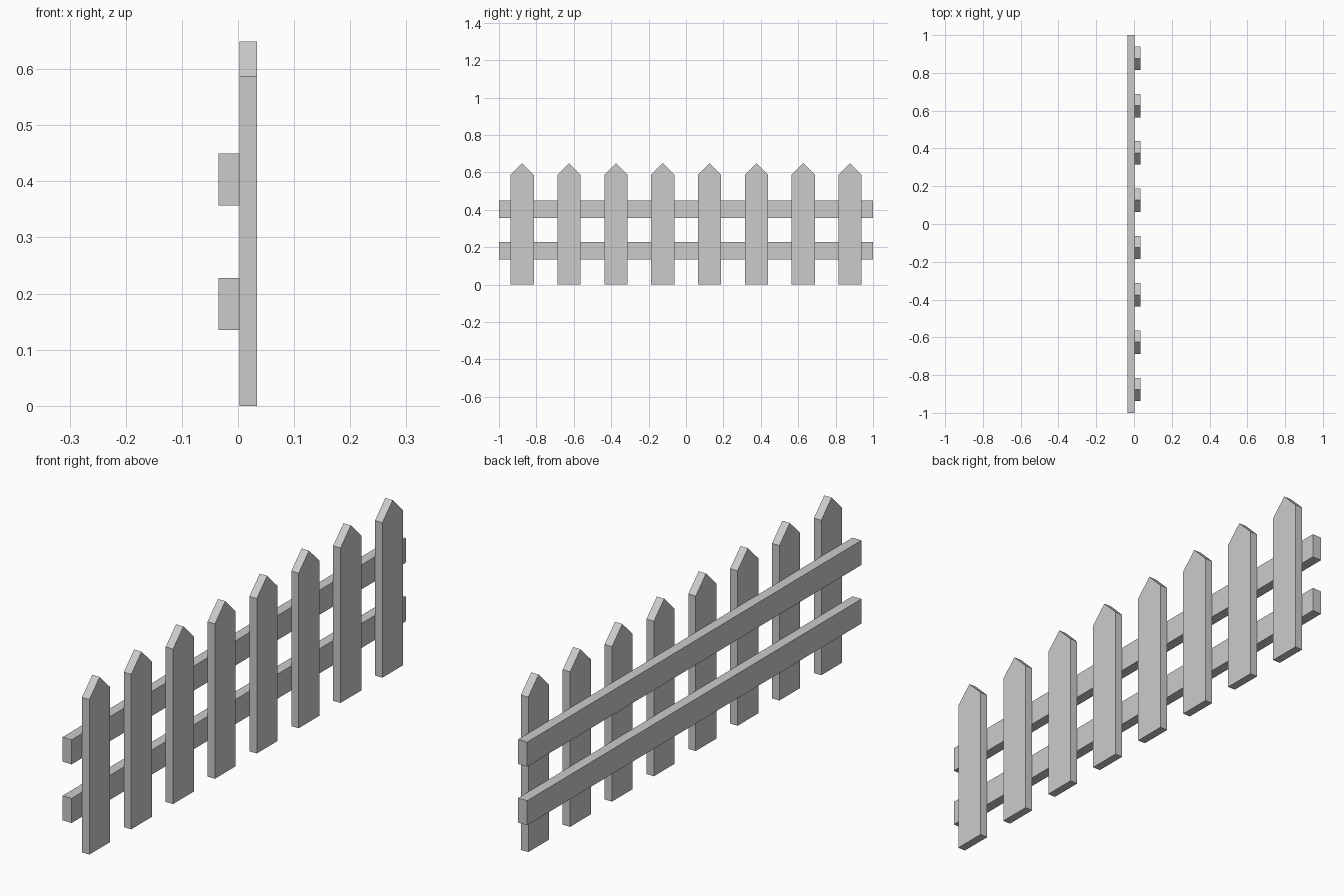
import bpy, bmesh

if "Cube" in bpy.data.objects:
    bpy.data.objects.remove(bpy.data.objects["Cube"])

X_BACK, X_MID, X_FRONT = -0.035, 0.003, 0.034


def extrude_profile(name, profile, x0, x1):
    """Extrude a (y, z) outline along x from x0 to x1."""
    bm = bmesh.new()
    face = bm.faces.new([bm.verts.new((x0, y, z)) for y, z in profile])
    ext = bmesh.ops.extrude_face_region(bm, geom=[face])
    moved = [v for v in ext["geom"] if isinstance(v, bmesh.types.BMVert)]
    bmesh.ops.translate(bm, verts=moved, vec=(x1 - x0, 0, 0))
    bmesh.ops.recalc_face_normals(bm, faces=bm.faces)
    mesh = bpy.data.meshes.new(name)
    bm.to_mesh(mesh)
    bm.free()
    obj = bpy.data.objects.new(name, mesh)
    bpy.context.collection.objects.link(obj)
    return obj


# Horizontal rails
for name, z0, z1 in (("lower_rail", 0.135, 0.228), ("upper_rail", 0.357, 0.45)):
    extrude_profile(name, [(-1, z0), (1, z0), (1, z1), (-1, z1)], X_BACK, X_MID)

# Pointed pickets
half, shoulder, tip = 0.062, 0.587, 0.649
outline = [(-half, 0), (half, 0), (half, shoulder), (0, tip), (-half, shoulder)]
for i in range(8):
    picket = extrude_profile(f"picket_{i + 1}", outline, X_MID, X_FRONT)
    picket.location.y = -0.876 + i * 0.2505
